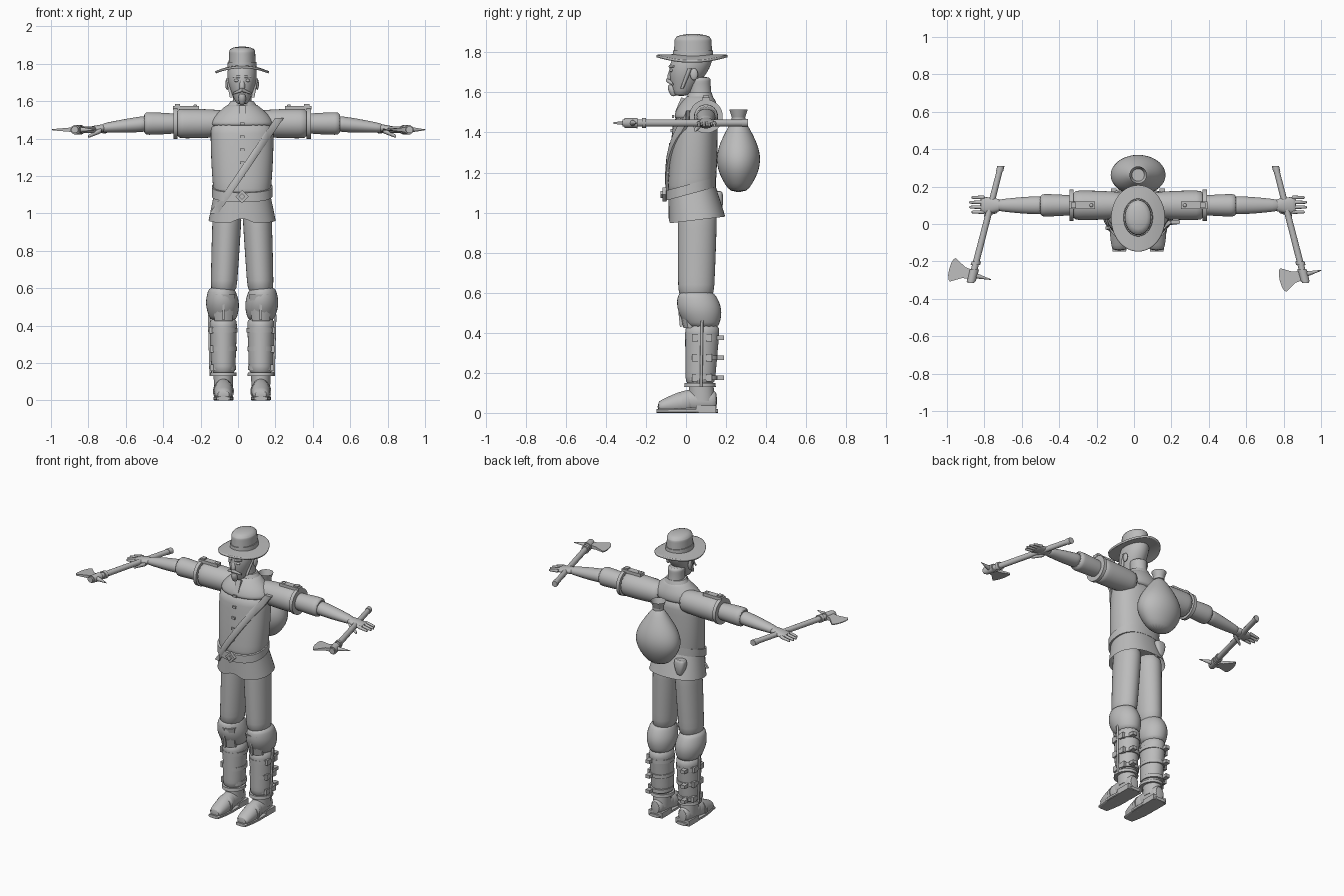
import bpy
import bmesh
from math import sin, cos, pi, sqrt, copysign
from mathutils import Vector, Matrix

cube = bpy.data.objects.get("Cube")
if cube:
    bpy.data.objects.remove(cube)

MIDDLE = 0.022  # the body's middle line
ARM_Y, ARM_Z = .1, 1.48
LEG_X = .1
UP = Vector((0, 0, 1))
FRAMES = [((0, 1, 0), (0, 0, 1)), ((1, 0, 0), (0, 0, 1)), ((1, 0, 0), (0, 1, 0))]

grey = bpy.data.materials.new("plain grey")
grey.use_nodes = True
colour = (.5, .5, .5, 1)
grey.diffuse_color = colour
grey.node_tree.nodes["Principled BSDF"].inputs["Base Color"].default_value = colour


def finish(name, bm, side=1, shift=MIDDLE, angle=40):
    """Turn a bmesh into a named, shaded object, mirrored when side is -1."""
    for vert in bm.verts:
        vert.co.x = vert.co.x * side + shift
        vert.co.z = max(vert.co.z, 0)
    bmesh.ops.recalc_face_normals(bm, faces=bm.faces)
    mesh = bpy.data.meshes.new(name)
    bm.to_mesh(mesh)
    bm.free()
    mesh.materials.append(grey)
    ob = bpy.data.objects.new(name, mesh)
    bpy.context.collection.objects.link(ob)
    bpy.ops.object.select_all(action="DESELECT")
    ob.select_set(True)
    bpy.context.view_layer.objects.active = ob
    bpy.ops.object.shade_smooth_by_angle(angle=angle * pi / 180)
    return ob


def limb(name, start, end, first, last, bulge=0, side=1, steps=6, sides=16, power=2,
         soft=True, cap=True, warp=None, shift=MIDDLE):
    """Skin rounded rings from start to end, with half widths blended and bulged."""
    bm = bmesh.new()
    start, end = Vector(start), Vector(end)
    first, last = (Vector(r) if isinstance(r, tuple) else Vector((r, r)) for r in (first, last))
    span = [abs(c) for c in end - start]
    u, v = (Vector(axis) for axis in FRAMES[span.index(max(span))])
    rings = []
    for k in range(steps + 1):
        t = k / steps
        size = first.lerp(last, t) * (1 + bulge * sin(pi * t))
        ring = []
        for i in range(sides):
            turn = 2 * pi * (i + .5) / sides
            a, b = (copysign(abs(w) ** (2 / power), w) for w in (cos(turn), sin(turn)))
            point = start.lerp(end, t) + u * size.x * a + v * size.y * b
            ring.append(bm.verts.new(warp(point) if warp else point))
        rings.append(ring)
    for low, high in zip(rings, rings[1:]):
        for i in range(sides):
            j = (i + 1) % sides
            bm.faces.new((low[i], low[j], high[j], high[i]))
    if cap:
        bm.faces.new(rings[0])
        bm.faces.new(rings[-1])
    ob = finish(name, bm, side, shift, angle=60 if soft else 40)
    if soft:
        smooth = ob.modifiers.new("Smooth", "SUBSURF")
        smooth.levels = smooth.render_levels = 1
    return ob


def bar(name, start, end, first, last, sides=10, **options):
    """A hard-edged straight rod, band or plate."""
    return limb(name, start, end, first, last, steps=1, sides=sides, soft=False, **options)


def box(name, centre, size, side=1, turn=0, axis="Y"):
    bm = bmesh.new()
    place = Matrix.Translation(centre) @ Matrix.Rotation(turn, 4, axis) @ Matrix.Diagonal((*size, 1))
    bmesh.ops.create_cube(bm, size=1, matrix=place)
    finish(name, bm, side)


def ball(name, centre, size, side=1):
    bm = bmesh.new()
    place = Matrix.Translation(centre) @ Matrix.Diagonal((*size, 1))
    bmesh.ops.create_uvsphere(bm, u_segments=16, v_segments=8, radius=1, matrix=place)
    finish(name, bm, side, angle=60)


# Jacket body, skirt and belt
waist, chest = Vector((0, .025, 1.06)), Vector((0, .05, 1.5))
waist_size, chest_size = Vector((.15, .12)), Vector((.17, .11))
limb("jacket_body", waist, chest, tuple(waist_size), tuple(chest_size), bulge=.04, sides=24, power=2.3)
limb("jacket_shoulders", (0, .05, 1.46), (0, .07, 1.59), (.17, .11), (.07, .06), bulge=.2, sides=24)


def front_y(x, z):
    """The y of the jacket's front at a given spot."""
    t = (z - waist.z) / (chest.z - waist.z)
    size = waist_size.lerp(chest_size, t) * (1 + .04 * sin(pi * t))
    return waist.lerp(chest, t).y - size.y * sqrt(max(.1, 1 - (x / size.x) ** 2))


def hem_cut(p):
    p.z += .12 * (p.y - .03)
    if p.y < 0 and p.z < .98:
        p.z += max(0, .05 - abs(p.x))
    return p


def belt_tilt(p):
    p.z += .27 * (p.y - .03)
    return p


def lie_on_chest(p):
    p.y += front_y(p.x, p.z) - .005
    return p


limb("jacket_skirt", (0, .03, 1.12), (0, .055, .96), (.148, .118), (.18, .142),
     sides=32, power=2.3, cap=False, warp=hem_cut)
bar("belt", (0, .025, 1.095), (0, .025, 1.145), (.163, .126), (.163, .126), sides=32, power=2.3, warp=belt_tilt)
for name, y, width in (("belt_buckle", -.108, .05), ("buckle_centre", -.118, .025)):
    box(name, (0, y, 1.09), (width, .02, width), turn=pi / 4)
limb("hip_pouch", (-.09, .155, 1), (-.09, .155, 1.11), (.015, .02), (.035, .025), bulge=.4, power=3)

# Diagonal strap, front buttons and collar
limb("shoulder_strap", (.2, 0, 1.51), (-.15, 0, 1), (.024, .012), (.024, .012),
     steps=14, sides=8, power=4, soft=False, warp=lie_on_chest)
for i in range(5):
    z = 1.2 + .07 * i
    box("jacket_button", (0, front_y(0, z) - .002, z), (.025, .01, .014))
box("collar_tab", (0, -.03, 1.535), (.034, .02, .08), turn=-.4, axis="X")
bar("collar", (0, .07, 1.56), (0, .07, 1.6), (.09, .072), (.062, .058), sides=24)

# Head and neck
limb("neck", (0, .075, 1.54), (0, .065, 1.68), (.058, .065), (.055, .06), bulge=-.1)
limb("head", (0, -.025, 1.58), (0, .05, 1.83), (.03, .035), (.06, .08), bulge=.7, steps=8, sides=20)
limb("nose", (0, -.08, 1.66), (0, -.07, 1.725), .013, .007, bulge=.7, sides=8)
limb("goatee", (0, -.062, 1.58), (0, -.075, 1.64), .012, .016, bulge=.6, sides=8)
for side in (1, -1):
    ball("eye", (.03, -.073, 1.71), (.013, .009, .008), side)
    bar("eyebrow", (.012, -.08, 1.73), (.048, -.06, 1.73), .007, .005, side=side)
    bar("moustache", (0, -.09, 1.66), (.05, -.066, 1.64), .011, .005, side=side)
    bar("sideburn", (.074, .02, 1.72), (.058, -.02, 1.62), .012, .008, side=side)
    ball("ear", (.08, .04, 1.69), (.01, .02, .03), side)


# Hat
def droop(p):
    p.z -= 1.4 * p.x ** 2
    return p


brim = limb("hat_brim", (0, .03, 1.782), (0, .03, 1.785), (.143, .178), (.07, .09),
            sides=40, cap=False, warp=droop)
rim = brim.modifiers.new("Thickness", "SOLIDIFY")
rim.thickness, rim.offset = .012, 0
limb("hat_crown", (0, .035, 1.77), (0, .035, 1.88), (.074, .098), (.07, .092), sides=24)
ball("hat_top", (0, .035, 1.87), (.068, .088, .022))
bar("hat_band", (0, .035, 1.78), (0, .035, 1.81), (.079, .102), (.077, .1), sides=32)


def arm_part(name, x, reach, first, last, bulge, drop=0):
    limb(name, (x, ARM_Y, ARM_Z), (reach, ARM_Y, ARM_Z - drop), first, last, bulge=bulge, side=side)


for side in (1, -1):
    # Sleeves, forearms and shoulder boards
    arm_part("jacket_sleeve", .07, .36, .07, .08, .06)
    bar("sleeve_edge", (.345, ARM_Y, ARM_Z), (.367, ARM_Y, ARM_Z), .084, .084, sides=24, side=side)
    arm_part("shirt_sleeve", .33, .53, .052, .062, .04)
    arm_part("forearm", .5, .76, (.05, .044), (.03, .023), .1, drop=.025)
    box("shoulder_board", (.3, ARM_Y, 1.565), (.14, .04, .02), side)
    box("board_buckle", (.345, ARM_Y, 1.578), (.028, .03, .012), side)
    ball("board_button", (.25, ARM_Y, 1.576), (.01, .01, .007), side)

    # Hands
    limb("palm", (.73, ARM_Y, 1.457), (.845, ARM_Y, 1.443), (.03, .021), (.044, .013), bulge=.15, side=side)
    for i in range(4):
        y = .142 - .026 * i
        limb("finger", (.82, y, 1.447), (.91 - .012 * abs(i - 1.5), y, 1.436), .012, .008, sides=8, side=side)
    limb("thumb", (.75, .075, 1.445), (.825, .045, 1.41), .017, .009, sides=8, side=side)

    # Trousers gathered at the knee
    limb("trouser_leg", (.078, .058, 1.04), (LEG_X, .05, .56), (.08, .1), (.07, .09), bulge=.02, side=side)
    limb("trouser_knee", (.11, .05, .61), (LEG_X, .085, .42), (.065, .085), (.065, .075), bulge=.4, side=side)

    # Gaiters with knee plates, straps and buckles
    limb("gaiter", (LEG_X, .083, .45), (LEG_X, .07, .13), (.076, .09), (.064, .074), side=side)
    bar("gaiter_edge", (LEG_X, .07, .13), (LEG_X, .07, .15), (.072, .08), (.07, .077), sides=20, side=side)
    bar("knee_plate", (LEG_X, .02, .425), (LEG_X, 0, .565), (.05, .033), (.065, .045), side=side)
    box("knee_ridge", (LEG_X, -.03, .495), (.012, .014, .13), side, turn=.1, axis="X")
    bar("gaiter_seam", (.168, .075, .13), (.177, .08, .46), .007, .007, side=side)
    for i in range(3):
        z = .175 + .1 * i
        r = .069 + .004 * i
        bar("gaiter_strap", (LEG_X, .08, z - .012), (LEG_X, .08, z + .012), (r, r + .01), (r, r + .01),
            sides=20, side=side)
        for y in (.045, .115):
            box("strap_buckle", (LEG_X + r - .01, y, z), (.02, .032, .036), side)
        box("strap_tip", (LEG_X + .03, .172, z), (.03, .036, .022), side)

    # Boots
    limb("boot_back", (LEG_X, .157, .06), (LEG_X, -.02, .06), (.036, .05), (.044, .05), bulge=.2, side=side)
    limb("boot_toe", (LEG_X, .04, .06), (LEG_X, -.143, .03), (.045, .06), (.038, .026), bulge=.25, side=side)
    limb("boot_sole", (LEG_X, .16, .01), (LEG_X, -.147, .01), (.036, .01), (.036, .01), bulge=.5,
         power=4, soft=False, side=side)
    box("boot_heel", (LEG_X, LEG_X, .018), (.1, .1, .036), side)
    bar("ankle", (LEG_X, .08, .06), (LEG_X, .075, .15), (.05, .065), (.054, .062), sides=20, side=side)
    bar("boot_band", (LEG_X, -.02, .05), (LEG_X, -.04, .045), (.056, .057), (.056, .054), sides=20, side=side)

# Hatchets, both with the edge towards the right
for side in (1, -1):
    butt = Vector((MIDDLE + .735 * side, .305, 1.447))
    along = Vector((.25 * side, -.97, 0))
    out = Vector((-.97, -.25 * side, 0))
    head = butt + along * .595

    def hatchet_bar(name, start, end, first, last):
        bar(name, start, end, first, last, sides=12, shift=0)

    hatchet_bar("hatchet_handle", butt, head + along * .045, .017, .019)
    hatchet_bar("handle_cap", butt - along * .005, butt + along * .025, .02, .02)
    hatchet_bar("head_ferrule", head - along * .075, head - along * .055, .026, .026)
    hatchet_bar("head_socket", head - along * .03, head + along * .035, .027, .025)
    hatchet_bar("back_spike", head, head - out * .1, .018, .002)
    # Blade flaring from the socket to a curved, thin edge
    arc = [(.11 + .02 * cos(k * pi / 6), .065 * sin(k * pi / 6)) for k in range(-3, 4)]
    outline = [(0, -.025), (.05, -.03), *arc, (.05, .03), (0, .025)]
    bm = bmesh.new()
    top, low = ([bm.verts.new(head + out * a + along * b + UP * face * (.014 - .09 * a)) for a, b in outline]
                for face in (1, -1))
    bm.faces.new(top)
    bm.faces.new(low)
    for i in range(len(outline)):
        bm.faces.new((top[i - 1], top[i], low[i], low[i - 1]))
    finish("hatchet_blade", bm, shift=0)

# Sack carried on the back
SACK_Y = .262
limb("sack", (0, SACK_Y, 1.1), (0, SACK_Y, 1.47), (.06, .04), (.03, .027), bulge=2.3, steps=8, sides=18)
limb("sack_mouth", (0, SACK_Y, 1.44), (0, SACK_Y, 1.515), .022, .047, sides=18, cap=False)
bar("sack_tie", (0, SACK_Y, 1.46), (0, SACK_Y, 1.475), .034, .034, sides=18)
